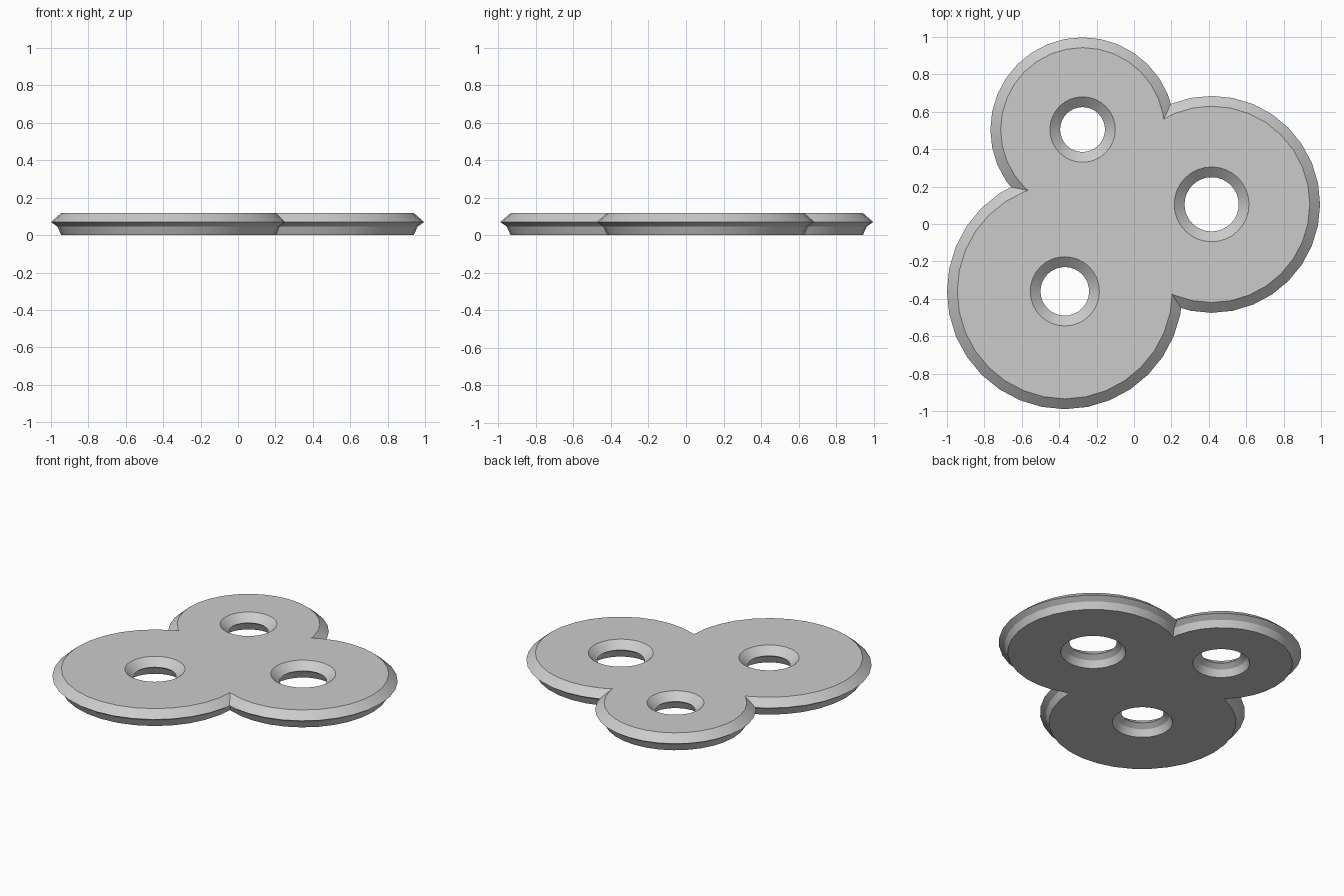
import bpy, bmesh, math

cube = bpy.data.objects.get("Cube")
if cube:
    bpy.data.objects.remove(cube, do_unlink=True)

SIDES = 32
# Edge profile: outward bulge and height, from bottom to top
EDGE = [(0.0, 0.0), (0.02, 0.045), (0.055, 0.07), (0.0, 0.118)]

grey = bpy.data.materials.new("light_grey")
grey.use_nodes = True
colour = (0.6, 0.6, 0.6, 1)
grey.diffuse_color = colour
grey.node_tree.nodes["Principled BSDF"].inputs["Base Color"].default_value = colour


def ring(name, x, y, outer, hole):
    """Lathe a flat ring whose rim and hole share the pointed edge profile."""
    profile = [(outer - 0.055 + b, z) for b, z in EDGE]
    profile += [(hole + 0.055 - b, z) for b, z in reversed(EDGE)]
    bm = bmesh.new()
    loops = []
    for i in range(SIDES):
        a = 2 * math.pi * i / SIDES
        loops.append([bm.verts.new((x + r * math.cos(a), y + r * math.sin(a), z))
                      for r, z in profile])
    n = len(profile)
    for i in range(SIDES):
        p, q = loops[i], loops[(i + 1) % SIDES]
        for j in range(n):
            k = (j + 1) % n
            bm.faces.new((p[j], q[j], q[k], p[k]))
    bmesh.ops.recalc_face_normals(bm, faces=bm.faces)
    mesh = bpy.data.meshes.new(name)
    bm.to_mesh(mesh)
    bm.free()
    mesh.materials.append(grey)
    obj = bpy.data.objects.new(name, mesh)
    bpy.context.collection.objects.link(obj)
    return obj


# Three lobes, each with its own hole
plate = ring("three_lobed_plate", -0.37, -0.36, 0.63, 0.13)
lobes = [ring("right_lobe", 0.415, 0.105, 0.58, 0.145),
         ring("back_lobe", -0.275, 0.505, 0.493, 0.12)]

# Fuse the lobes into one plate
bpy.ops.object.select_all(action="DESELECT")
plate.select_set(True)
bpy.context.view_layer.objects.active = plate
for lobe in lobes:
    fuse = plate.modifiers.new("fuse", "BOOLEAN")
    fuse.operation = "UNION"
    fuse.solver = "EXACT"
    fuse.object = lobe
    bpy.ops.object.modifier_apply(modifier=fuse.name)
    bpy.data.objects.remove(lobe, do_unlink=True)

bpy.ops.object.shade_smooth_by_angle(angle=math.radians(20))
